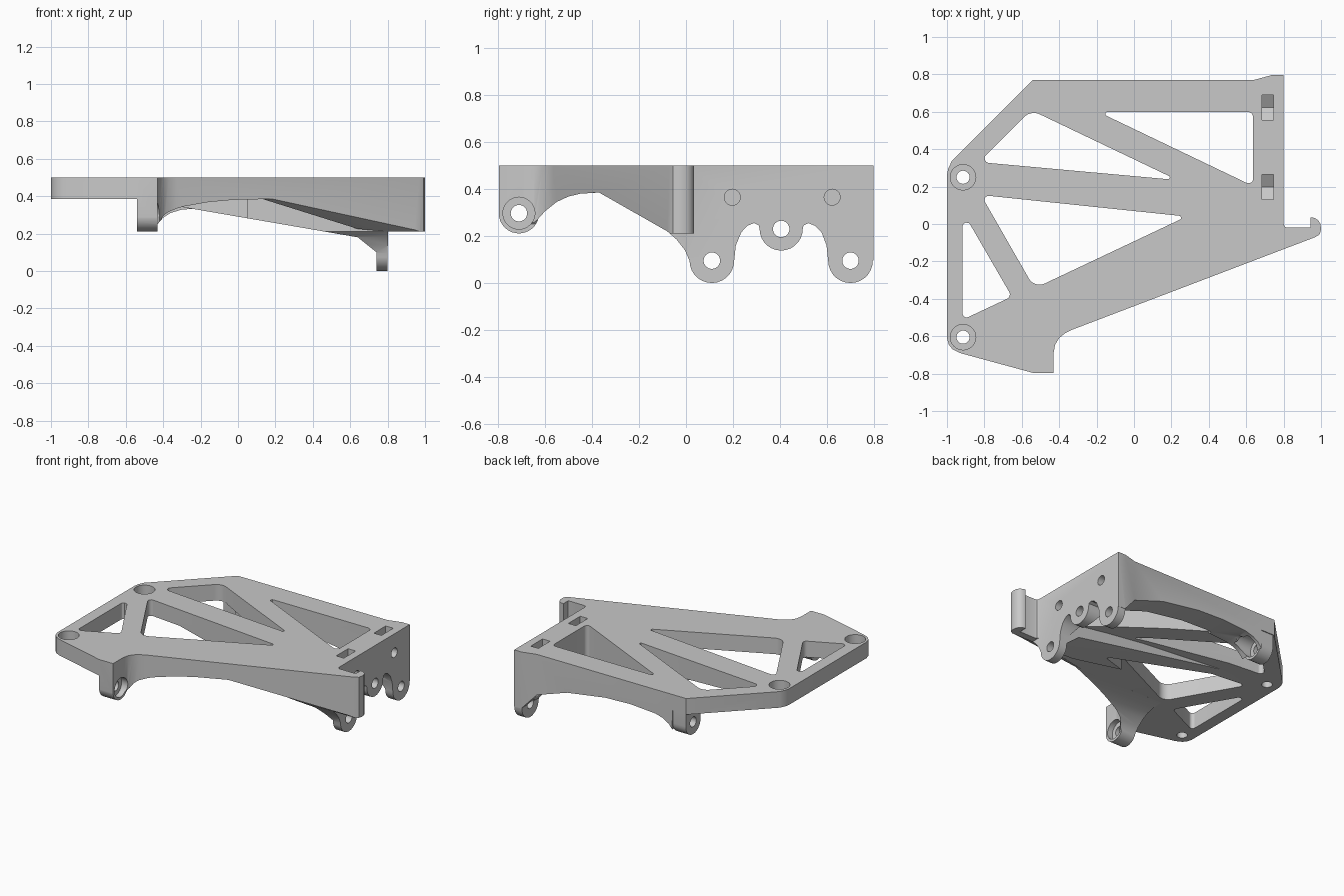
import bpy, bmesh, math
from mathutils import Vector

cube = bpy.data.objects.get("Cube")
if cube:
    bpy.data.objects.remove(cube)

grey = bpy.data.materials.new("light grey")
grey.use_nodes = True
grey.diffuse_color = (0.58, 0.58, 0.58, 1)
grey.node_tree.nodes["Principled BSDF"].inputs["Base Color"].default_value = (0.58, 0.58, 0.58, 1)


def prism(name, pts, axis, lo, hi):
    """Extrude a 2D profile along x (profile yz), y (profile xz) or z (profile xy)."""
    place = {"x": lambda a, b: (lo, a, b),
             "y": lambda a, b: (a, lo, b),
             "z": lambda a, b: (a, b, lo)}[axis]
    step = Vector([hi - lo if k == axis else 0 for k in "xyz"])
    bm = bmesh.new()
    face = bm.faces.new([bm.verts.new(place(*p)) for p in pts])
    out = bmesh.ops.extrude_face_region(bm, geom=[face])
    bmesh.ops.translate(bm, vec=step, verts=[v for v in out["geom"] if isinstance(v, bmesh.types.BMVert)])
    bmesh.ops.recalc_face_normals(bm, faces=bm.faces)
    mesh = bpy.data.meshes.new(name)
    bm.to_mesh(mesh)
    bm.free()
    mesh.materials.append(grey)
    obj = bpy.data.objects.new(name, mesh)
    bpy.context.collection.objects.link(obj)
    return obj


def arc(cy, cz, r, start=180, end=360, n=14):
    return [(cy + r * math.cos(math.radians(start + (end - start) * i / n)),
             cz + r * math.sin(math.radians(start + (end - start) * i / n))) for i in range(n + 1)]


def circle(cx, cy, r, n=32):
    return arc(cx, cy, r, 0, 360, n)[:-1]


def rounded(corners):
    """Round every (x, y, radius) corner of a polygon with an arc."""
    out = []
    pts = [Vector(c[:2]) for c in corners]
    for i, p in enumerate(pts):
        r = corners[i][2]
        a = (pts[i - 1] - p).normalized()
        b = (pts[(i + 1) % len(pts)] - p).normalized()
        half = a.angle(b) / 2
        mid = p + (a + b).normalized() * r / math.sin(half)
        t0, t1 = p + a * r / math.tan(half) - mid, p + b * r / math.tan(half) - mid
        for k in range(9):
            f = k / 8
            out.append(tuple(mid + (t0 * (1 - f) + t1 * f).normalized() * r))
    return out


def boolean(target, tool, operation="DIFFERENCE"):
    tool.hide_render = True
    mod = target.modifiers.new("cut", "BOOLEAN")
    mod.object, mod.operation, mod.solver = tool, operation, "EXACT"
    bpy.context.view_layer.objects.active = target
    bpy.ops.object.modifier_apply(modifier=mod.name)
    bpy.data.objects.remove(tool)


# Main outline seen from above, with the hook at the right end
outline = [(-.54, .77), (.64, .77), (.74, .797), (.8, .797), (.8, .0), (.806, -.014), (.82, -.02),
           (.945, -.02), (.945, .035), (.965, .033), (.985, .02), (.997, 0), (1, -.03), (.993, -.055), (.97, -.07),
           (-.33, -.565), (-.37, -.585), (-.40, -.61), (-.422, -.645), (-.43, -.69),
           (-.43, -.796), (-.54, -.796), (-.93, -.69), (-.97, -.67), (-.99, -.645), (-1, -.61),
           (-1, .26), (-.994, .295), (-.975, .335)]
body = prism("bracket_body", outline, "z", -.02, .5)

# Underside seen from the side: round lugs joined by arches
side = ([(-1, -.5), (-1, .3)] + arc(-.711, .297, .086, 180, 345)
        + [(-.6, .305), (-.55, .345), (-.5, .368), (-.45, .38), (-.37, .385), (-.08, .22), (-.04, .185), (-.005, .14)]
        + arc(.11, .095, .095)
        + [(.212, .16), (.235, .215), (.26, .243), (.29, .255), (.31, .245)]
        + arc(.405, .23, .092)
        + [(.5, .245), (.52, .255), (.55, .243), (.577, .215), (.598, .16)]
        + arc(.7, .095, .095) + [(1, .095), (1, -.5)])
boolean(body, prism("side_cutter", side, "x", -1.2, 1.2))

# Underside seen from the front, in bands from front to back
low = -.5
plate_end = [(-1.2, low), (-1.2, .385)]
arm_end = [(.13, .385), (.64, .225), (.8, .21), (1.2, .21), (1.2, low)]
arch = [(-.43, .25), (-.4, .285), (-.36, .31), (-.3, .328), (-.2, .35), (-.05, .372)]
bands = {
    "front_lug_cutter": (-1, -.37, plate_end + [(-.54, .385), (-.54, low + .1), (-.43, low + .1)] + arch + arm_end),
    "arm_cutter": (-.371, -.07, plate_end + arm_end),
    "rib_cutter": (-.071, .21, plate_end + [(-.55, .385), (.64, .18), (.74, .1), (.74, low + .1),
                                            (.801, low + .1), (.801, .21), (1.2, .21), (1.2, low)]),
    "rear_rib_cutter": (.209, .58, plate_end + [(-.55, .385), (.1, .335), (.4, .3), (.64, .265),
                                                (.74, .14), (.74, low)]),
    "back_wall_cutter": (.579, 1, plate_end + [(-.431, .385)] + arch[:4]
                         + [(-.1, .342), (.1, .335), (.4, .29), (.64, .21), (.74, .1), (.74, low)]),
}
for name, (y0, y1, profile) in bands.items():
    boolean(body, prism(name, profile, "y", y0, y1))

# Back lug below the rear corner
boolean(body, prism("back_lug", [(.764, .42), (.596, .42)] + arc(.68, .294, .084), "x", -.533, -.43), "UNION")

# Triangular windows, each corner with its own radius
windows = [
    [(-.917, .068, .022), (-.917, -.512, .022), (-.653, -.388, .026)],
    [(-.818, .155, .022), (.281, .04, .011), (-.532, -.344, .065)],
    [(-.829, .331, .025), (-.551, .609, .075), (.232, .235, .009)],
    [(-.192, .6, .0115), (.637, .6, .03), (.637, .203, .025)],
]
for corners in windows:
    boolean(body, prism("window_cutter", rounded(corners), "z", -1, 1))

# Counterbored vertical screw holes
for y in (.25, -.605):
    boolean(body, prism("screw_hole", circle(-.914, y, .035), "z", 0, 1))
    boolean(body, prism("screw_head", circle(-.914, y, .068), "z", .43, 1))

# Pivot holes in the two left lugs, recessed from the inner side
for y in (-.711, .68):
    boolean(body, prism("pivot_hole", circle(y, .297, .035), "x", -.7, -.3))
    boolean(body, prism("pivot_recess", circle(y, .297, .068), "x", -.47, -.33))

# Pivot holes in the end plate
for y, z in ((.11, .095), (.405, .23), (.7, .095)):
    boolean(body, prism("plate_hole", circle(y, z, .035), "x", .5, .9))

# Nut slots with pointed floors, and the bolt holes that meet them
for y in (.197, .622):
    slot = [(y - .067, .6), (y - .067, .365), (y, .325), (y + .067, .365), (y + .067, .6)]
    boolean(body, prism("nut_slot", slot, "x", .685, .745))
    boolean(body, prism("bolt_hole", circle(y, .365, .034), "x", .72, .9))

bpy.ops.object.select_all(action="DESELECT")
body.select_set(True)
bpy.context.view_layer.objects.active = body
bpy.ops.object.shade_smooth_by_angle(angle=math.radians(30))
